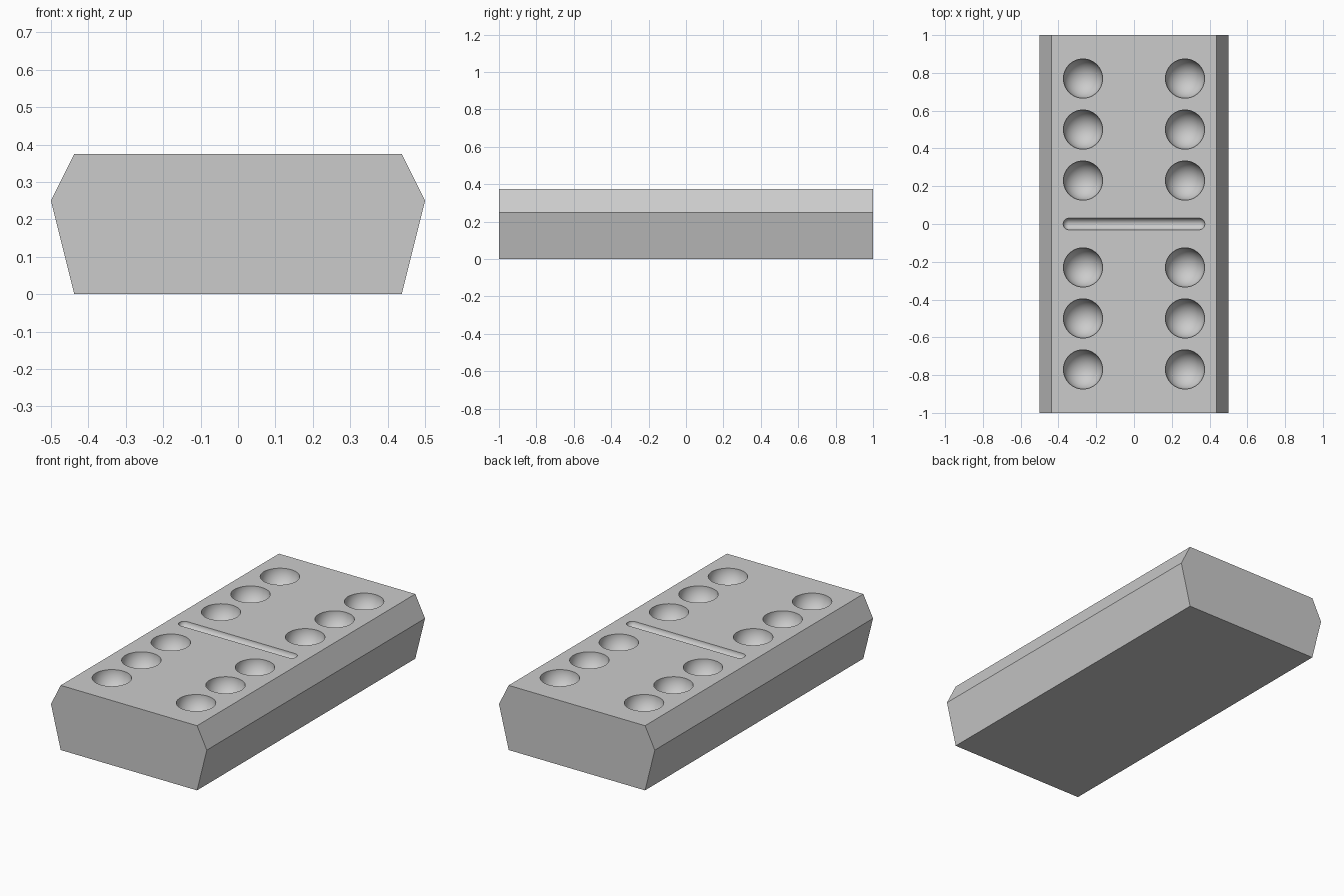
import bpy, bmesh, math
from mathutils import Matrix

if "Cube" in bpy.data.objects:
    bpy.data.objects.remove(bpy.data.objects["Cube"], do_unlink=True)

TOP = 0.375
PIP_R, GROOVE_R, GROOVE_HALF = 0.104, 0.031, 0.344

grey = bpy.data.materials.new("light_grey")
grey.use_nodes = True
colour = (0.6, 0.6, 0.6, 1)
grey.diffuse_color = colour
grey.node_tree.nodes["Principled BSDF"].inputs["Base Color"].default_value = colour


def make_object(name, bm):
    bmesh.ops.recalc_face_normals(bm, faces=bm.faces)
    mesh = bpy.data.meshes.new(name)
    bm.to_mesh(mesh)
    bm.free()
    mesh.materials.append(grey)
    obj = bpy.data.objects.new(name, mesh)
    bpy.context.collection.objects.link(obj)
    return obj


# Tile body: six-sided profile extruded along its length
half = [(0.4375, 0), (0.5, 0.25), (0.4375, TOP)]
profile = half + [(-x, z) for x, z in reversed(half)]
bm = bmesh.new()
face = bm.faces.new([bm.verts.new((x, -1, z)) for x, z in profile])
ext = bmesh.ops.extrude_face_region(bm, geom=[face])
bmesh.ops.translate(bm, vec=(0, 2, 0),
                    verts=[v for v in ext["geom"] if isinstance(v, bmesh.types.BMVert)])
tile = make_object("domino_tile", bm)

# Cutter: twelve round pips and a round-ended centre groove
bm = bmesh.new()
for x in (-0.27, 0.27):
    for y in (0.23, 0.5, 0.77):
        for side in (-1, 1):
            bmesh.ops.create_uvsphere(bm, u_segments=48, v_segments=25, radius=PIP_R,
                                      matrix=Matrix.Translation((x, y * side, TOP)))
groove = bmesh.ops.create_uvsphere(bm, u_segments=32, v_segments=17, radius=GROOVE_R,
                                   matrix=Matrix.Rotation(math.pi / 2, 4, "Y"))
for v in groove["verts"]:
    v.co.x += math.copysign(GROOVE_HALF, v.co.x)
    v.co.z += TOP
cutter = make_object("pip_cutter", bm)
cutter.hide_render = True

# Carve the pips and groove
cut = tile.modifiers.new("carve", "BOOLEAN")
cut.operation = "DIFFERENCE"
cut.solver = "EXACT"
cut.object = cutter
bpy.context.view_layer.objects.active = tile
tile.select_set(True)
bpy.ops.object.modifier_apply(modifier=cut.name)
bpy.data.objects.remove(cutter, do_unlink=True)
bpy.ops.object.shade_smooth_by_angle(angle=math.radians(25))
